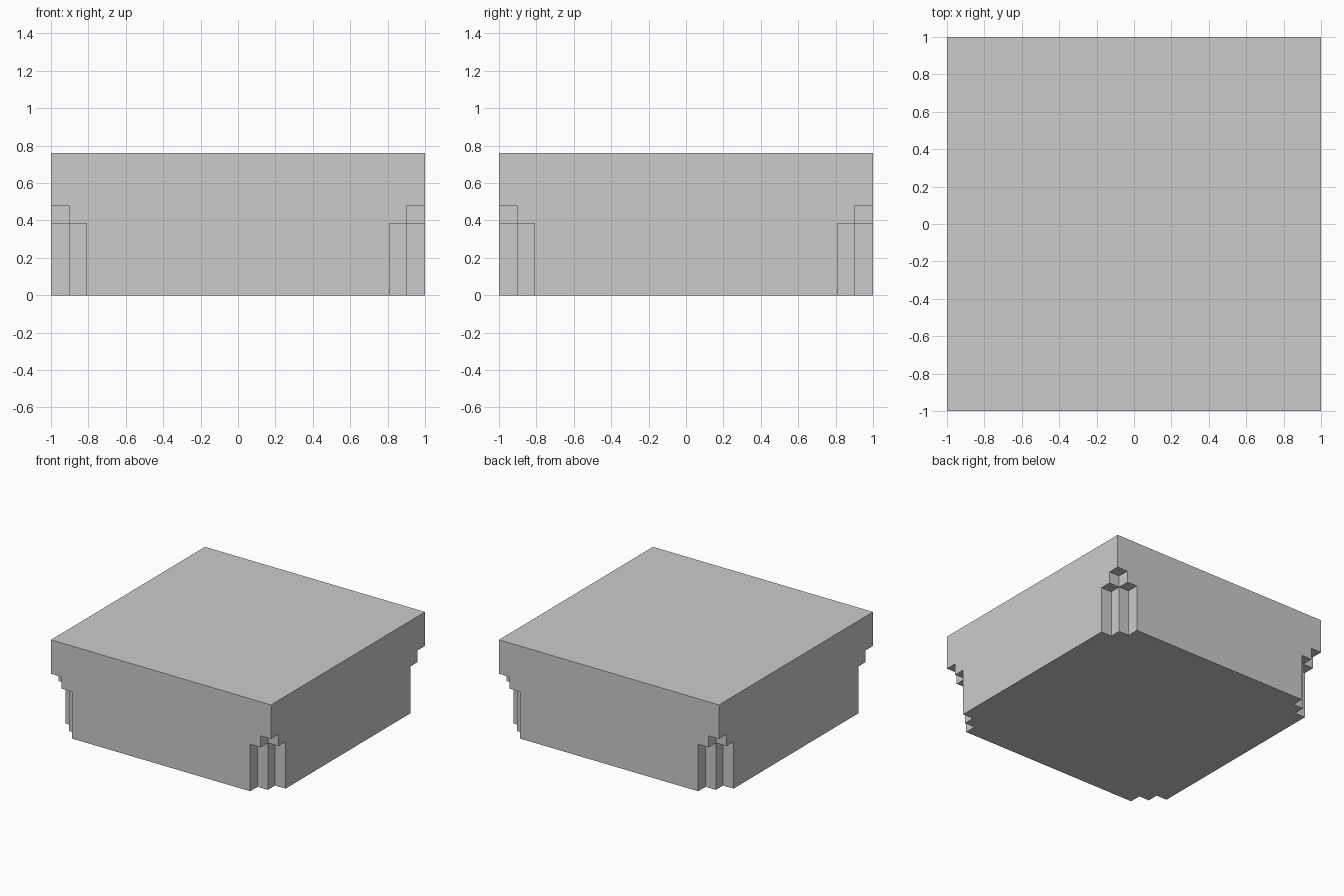
import bpy
import bmesh

if "Cube" in bpy.data.objects:
    bpy.data.objects.remove(bpy.data.objects["Cube"])

# Grid lines of the block: wide middle, two narrow steps at each corner
PLAN = [-1.0, -0.904, -0.811, 0.811, 0.904, 1.0]
LEVELS = [0.0, 0.385, 0.481, 0.76]
N, M = len(PLAN) - 1, len(LEVELS) - 1


def solid(i, j, k):
    """True where the block has material; corner cells are stepped away."""
    if not (0 <= i < N and 0 <= j < N and 0 <= k < M):
        return False
    steps_from_corner = min(i, N - 1 - i) + min(j, N - 1 - j)
    return steps_from_corner >= (2, 1, 0)[k]


bm = bmesh.new()


def add_side(cell, axis, side):
    """Add one outer face of a grid cell, wound outwards."""
    a, b = (axis + 1) % 3, (axis + 2) % 3
    corners = []
    for u, v in ((0, 0), (1, 0), (1, 1), (0, 1)):
        p = list(cell)
        p[axis] += side
        p[a] += u
        p[b] += v
        corners.append(bm.verts.new((PLAN[p[0]], PLAN[p[1]], LEVELS[p[2]])))
    bm.faces.new(corners if side else corners[::-1])


# Outer skin only: a face wherever material meets empty space
for i in range(N):
    for j in range(N):
        for k in range(M):
            if not solid(i, j, k):
                continue
            for axis in range(3):
                for side in (0, 1):
                    n = [i, j, k]
                    n[axis] += 2 * side - 1
                    if not solid(*n):
                        add_side((i, j, k), axis, side)

# Weld the skin and merge coplanar faces into clean flat panels
bmesh.ops.remove_doubles(bm, verts=bm.verts, dist=1e-4)
bmesh.ops.dissolve_limit(bm, angle_limit=0.01, verts=bm.verts, edges=bm.edges)

mesh = bpy.data.meshes.new("stepped_corner_block")
bm.to_mesh(mesh)
bm.free()
block = bpy.data.objects.new("stepped_corner_block", mesh)
bpy.context.collection.objects.link(block)
